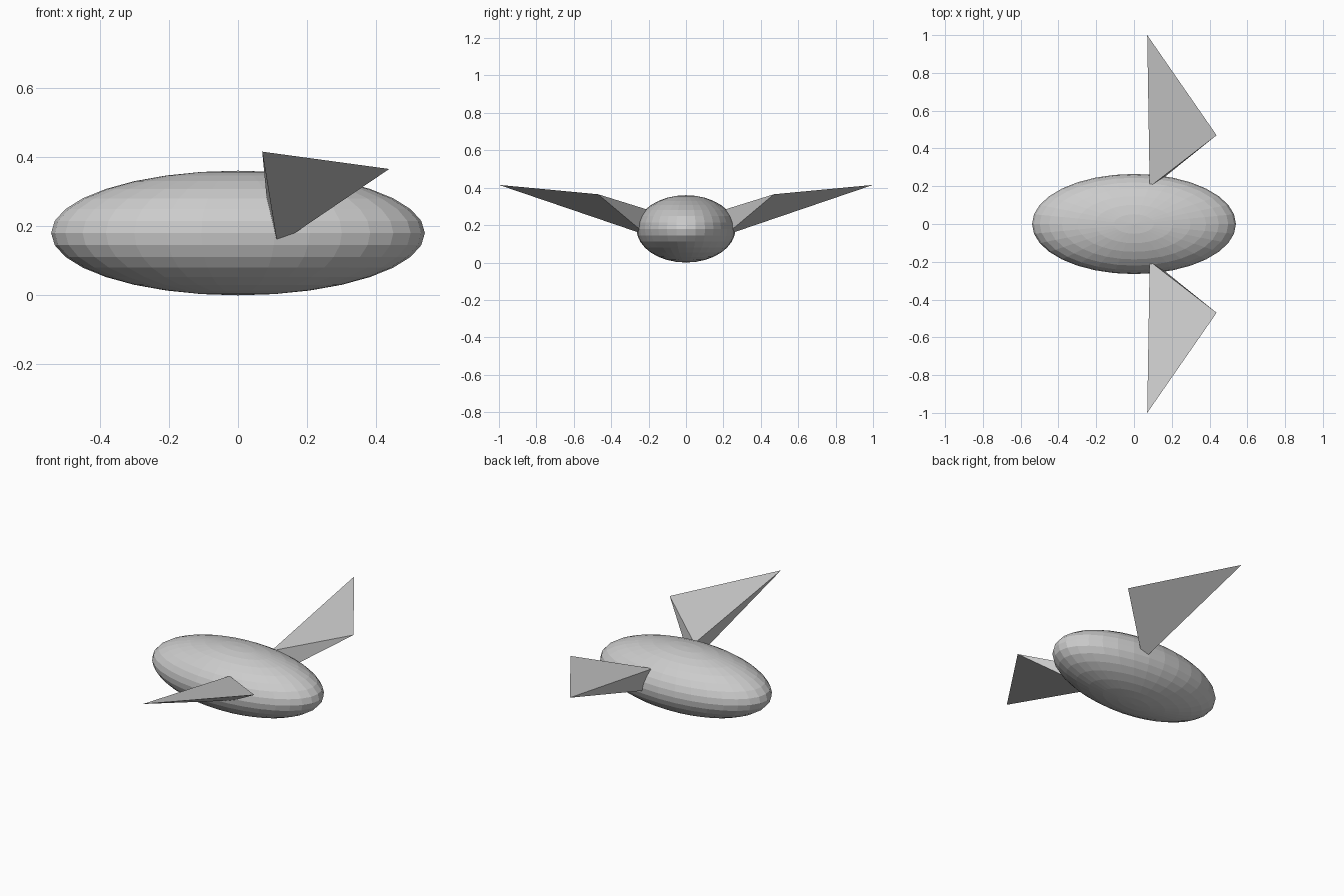
import bpy, bmesh

if "Cube" in bpy.data.objects:
    bpy.data.objects.remove(bpy.data.objects["Cube"])

# Body: faceted ellipsoid resting on the ground
bpy.ops.mesh.primitive_uv_sphere_add(segments=32, ring_count=16, radius=1)
body = bpy.context.object
body.name = "body"
for v in body.data.vertices:
    v.co.x *= 0.54
    v.co.y *= 0.265
    v.co.z = 0.18 * v.co.z + 0.18

# Wings: thin tetrahedron rooted in the body, mirrored across y
tip, trailing = (0.07, 1.0, 0.415), (0.437, 0.47, 0.365)
root_top, root_bottom = (0.083, 0.197, 0.28), (0.114, 0.21, 0.146)
bm = bmesh.new()
for p in (tip, trailing, root_top, root_bottom):
    bm.verts.new(p)
bmesh.ops.convex_hull(bm, input=bm.verts[:])
bmesh.ops.recalc_face_normals(bm, faces=bm.faces[:])
mesh = bpy.data.meshes.new("wings")
bm.to_mesh(mesh)
bm.free()
wings = bpy.data.objects.new("wings", mesh)
bpy.context.collection.objects.link(wings)
mirror = wings.modifiers.new("mirror", 'MIRROR')
mirror.use_axis = (False, True, False)
mirror.use_mirror_merge = False
